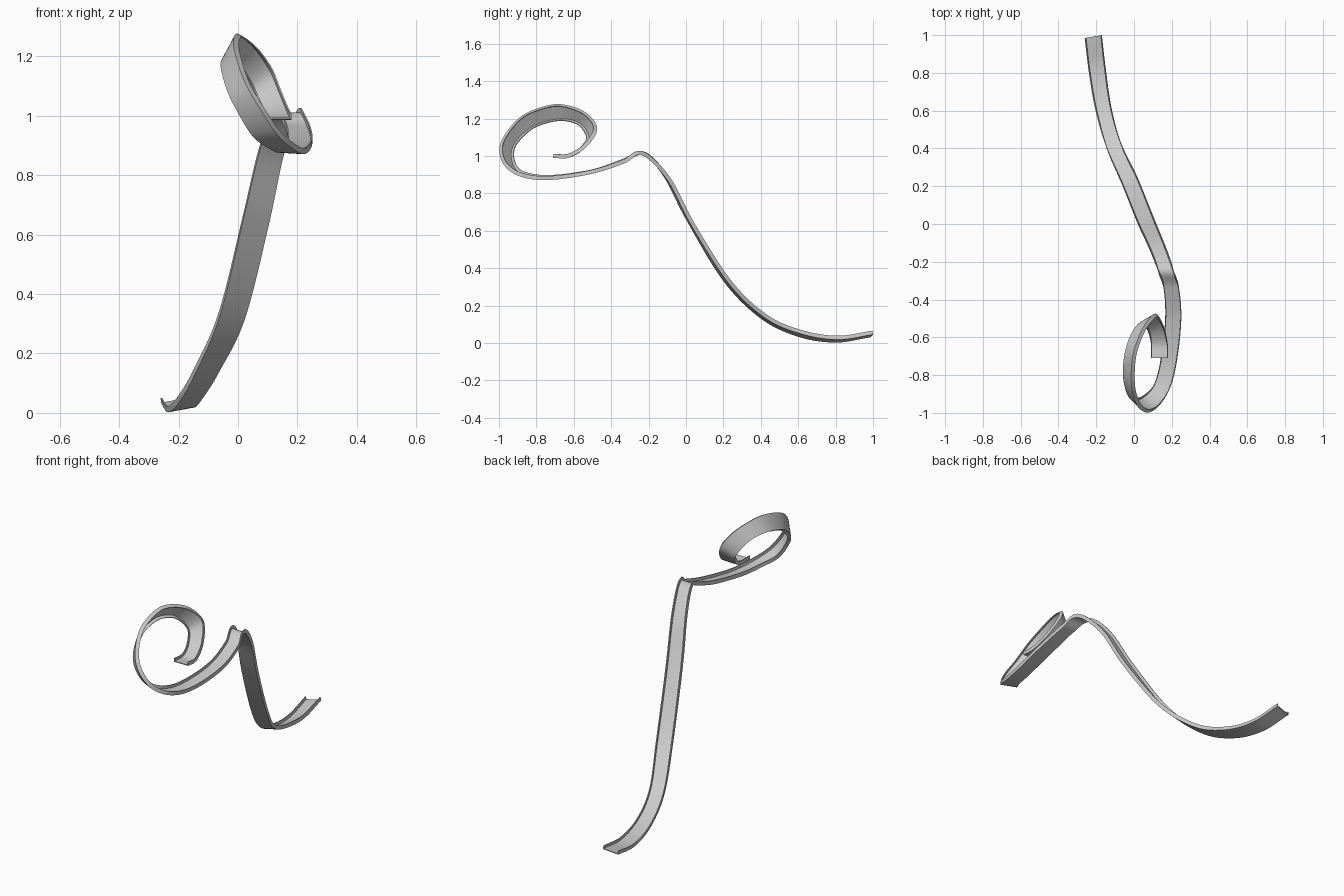
import bpy, bmesh, math
from mathutils import Vector

if "Cube" in bpy.data.objects:
    bpy.data.objects.remove(bpy.data.objects["Cube"])

# Left and right edge of the trough floor, from upper end to foot
STATIONS = [
    ((.09, -.71, .99), (.18, -.71, .99)),
    ((.09, -.63, .99), (.178, -.63, .99)),
    ((.075, -.56, 1.025), (.155, -.535, 1.045)),
    ((.045, -.515, 1.09), (.115, -.475, 1.14)),
    ((0, -.555, 1.165), (.065, -.52, 1.22)),
    ((-.035, -.63, 1.195), (.02, -.61, 1.265)),
    ((-.055, -.72, 1.19), (-.01, -.72, 1.274)),
    ((-.057, -.82, 1.155), (-.012, -.87, 1.22)),
    ((-.035, -.905, 1.08), (.02, -.965, 1.12)),
    ((0, -.935, 1.01), (.07, -.998, 1.03)),
    ((.05, -.915, .93), (.13, -.965, .94)),
    ((.105, -.85, .89), (.19, -.87, .885)),
    ((.14, -.72, .877), (.227, -.72, .872)),
    ((.165, -.5, .907), (.25, -.5, .905)),
    ((.155, -.33, .965), (.237, -.33, .96)),
    ((.12, -.23, 1.003), (.205, -.235, 1.003)),
    ((.075, -.12, .89), (.155, -.1, .87)),
    ((.02, 0, .66), (.102, .03, .625)),
    ((-.06, .2, .33), (.023, .23, .315)),
    ((-.145, .4, .13), (-.065, .42, .135)),
    ((-.2, .6, .033), (-.118, .61, .05)),
    ((-.235, .8, .002), (-.148, .81, .018)),
    ((-.258, .985, .03), (-.17, 1.0, .045)),
]
STEPS, WALL_H, THICK = 10, .021, .005


def spline(pts):
    """Catmull-Rom through the points."""
    p = [2 * pts[0] - pts[1]] + pts + [2 * pts[-1] - pts[-2]]
    out = []
    for i in range(1, len(p) - 2):
        a, b, c, d = p[i - 1:i + 3]
        for k in range(STEPS):
            t = k / STEPS
            out.append(.5 * (2 * b + (c - a) * t + (2 * a - 5 * b + 4 * c - d) * t * t
                             + (3 * b - a - 3 * c + d) * t ** 3))
    return out + [pts[-1]]


left = spline([Vector(s[0]) for s in STATIONS])
right = spline([Vector(s[1]) for s in STATIONS])
mid = [(a + b) / 2 for a, b in zip(left, right)]

# Sweep the U-shaped trough section along both edges
bm = bmesh.new()
rings = []
for i, (a, b) in enumerate(zip(left, right)):
    along = mid[min(i + 1, len(mid) - 1)] - mid[max(i - 1, 0)]
    side = (b - a).normalized()
    up = side.cross(along).normalized()
    section = [a, b, b + up * WALL_H, b + up * WALL_H - side * THICK,
               b + up * THICK - side * THICK, a + up * THICK + side * THICK,
               a + up * WALL_H + side * THICK, a + up * WALL_H]
    rings.append([bm.verts.new(v) for v in section])
for r, s in zip(rings, rings[1:]):
    for j in range(8):
        k = (j + 1) % 8
        bm.faces.new((r[j], r[k], s[k], s[j]))
bm.faces.new(rings[0])
bm.faces.new(rings[-1])
bmesh.ops.recalc_face_normals(bm, faces=bm.faces)

mesh = bpy.data.meshes.new("slide_trough")
bm.to_mesh(mesh)
bm.free()
slide = bpy.data.objects.new("slide_trough", mesh)
bpy.context.collection.objects.link(slide)
bpy.context.view_layer.objects.active = slide
slide.select_set(True)
bpy.ops.object.shade_smooth_by_angle(angle=math.radians(30))
